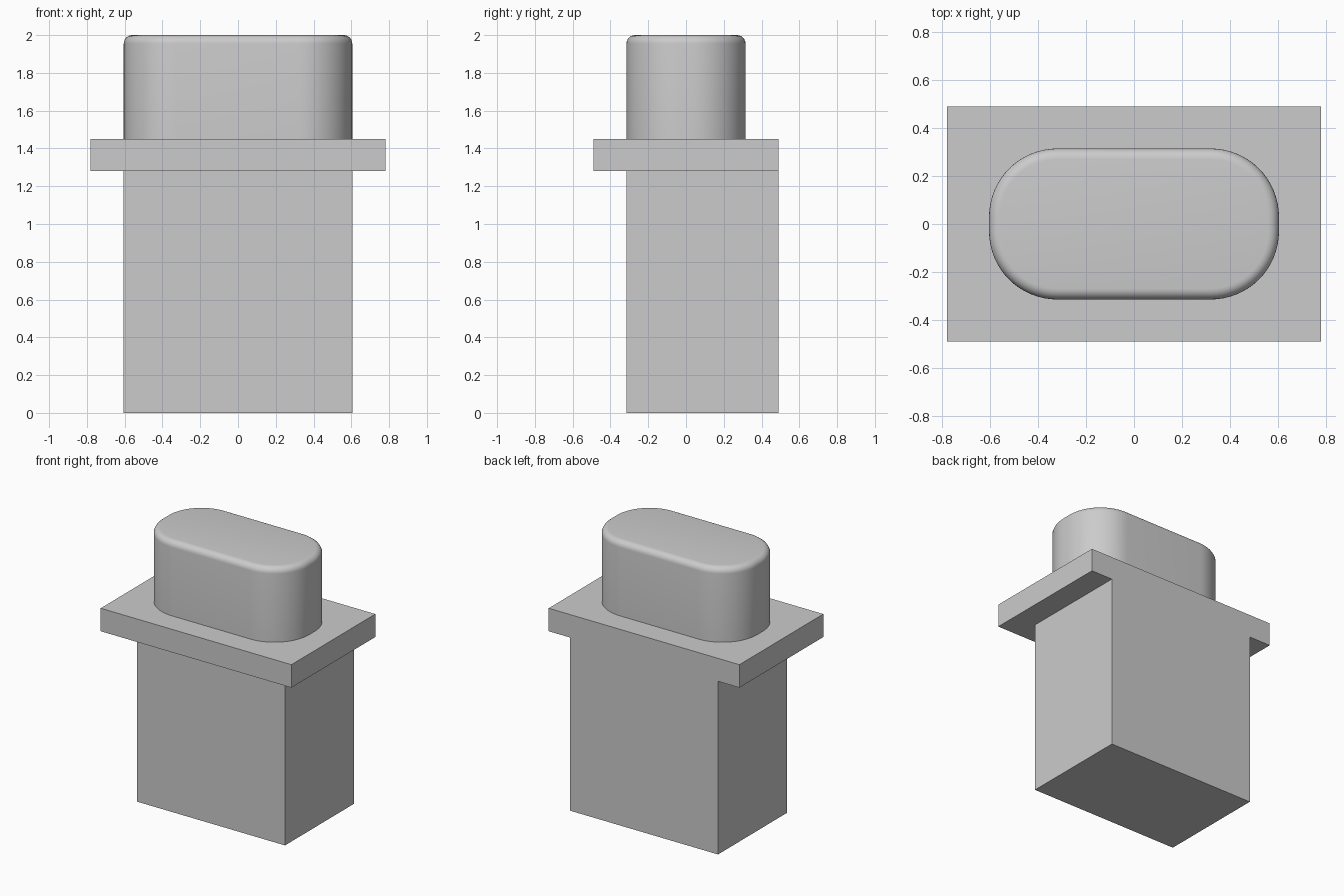
import bpy, bmesh, math

old = bpy.data.objects.get("Cube")
if old:
    bpy.data.objects.remove(old, do_unlink=True)

GREY = (0.6, 0.6, 0.6, 1.0)
grey = bpy.data.materials.new("plain grey")
grey.use_nodes = True
grey.diffuse_color = GREY
grey.node_tree.nodes["Principled BSDF"].inputs["Base Color"].default_value = GREY


def prism(name, outline, z0, z1, rim=0.0):
    """Extrude a flat outline from z0 to z1, rounding the top rim if asked."""
    bm = bmesh.new()
    base = bm.faces.new([bm.verts.new((x, y, z0)) for x, y in outline])
    ext = bmesh.ops.extrude_face_region(bm, geom=[base], use_keep_orig=True)
    for v in ext["geom"]:
        if isinstance(v, bmesh.types.BMVert):
            v.co.z = z1
    bmesh.ops.recalc_face_normals(bm, faces=bm.faces)
    if rim:
        top = [e for e in bm.edges if all(v.co.z > z1 - 1e-5 for v in e.verts)]
        bmesh.ops.bevel(bm, geom=top, offset=rim, segments=6, profile=0.5,
                        affect='EDGES', clamp_overlap=True)
    mesh = bpy.data.meshes.new(name)
    bm.to_mesh(mesh)
    bm.free()
    mesh.materials.append(grey)
    obj = bpy.data.objects.new(name, mesh)
    bpy.context.collection.objects.link(obj)
    return obj


def rectangle(x, y0, y1):
    return [(-x, y0), (x, y0), (x, y1), (-x, y1)]


def rounded_rectangle(x, y, r, steps=16):
    points = []
    for i, (sx, sy) in enumerate([(1, 1), (-1, 1), (-1, -1), (1, -1)]):
        for k in range(steps + 1):
            a = math.pi / 2 * (i + k / steps)
            points.append((sx * (x - r) + r * math.cos(a),
                           sy * (y - r) + r * math.sin(a)))
    return points


# Square-edged lower body, flush with the back of the flange
prism("lower_body", rectangle(0.605, -0.315, 0.49), 0.0, 1.28)

# Wide rectangular flange
prism("flange", rectangle(0.78, -0.49, 0.49), 1.28, 1.45)

# Rounded plug with a softened top rim
plug = prism("rounded_plug", rounded_rectangle(0.605, 0.315, 0.285), 1.45, 2.0, 0.045)
bpy.ops.object.select_all(action='DESELECT')
plug.select_set(True)
bpy.context.view_layer.objects.active = plug
bpy.ops.object.shade_smooth_by_angle(angle=math.radians(30))
